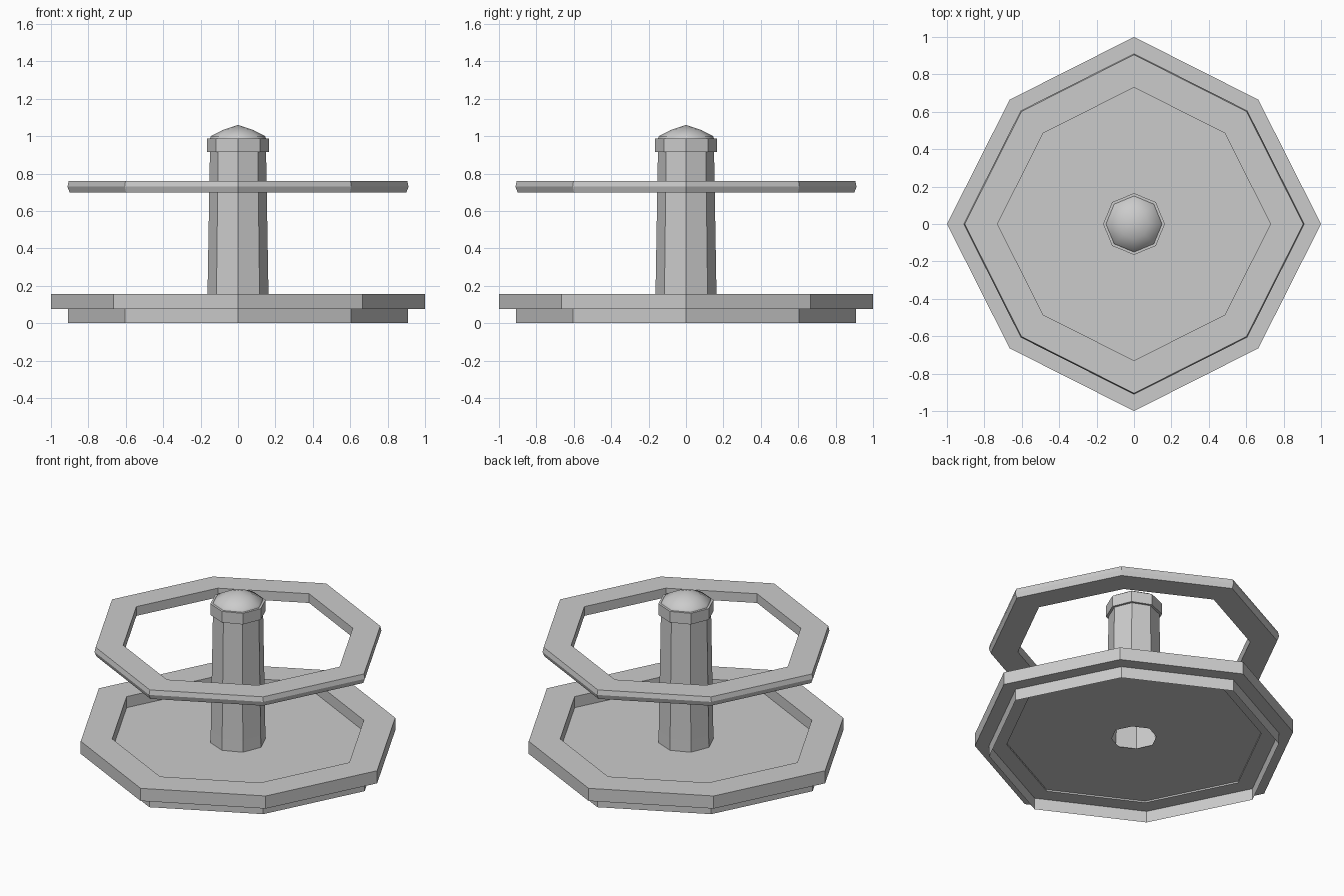
import bpy, bmesh, math

if "Cube" in bpy.data.objects:
    bpy.data.objects.remove(bpy.data.objects["Cube"])

SQUASH = 0.94  # diagonal corners of the wide octagons sit slightly inward


def spin(name, profile, diag=1.0, closed=False):
    """Sweep an (r, z) profile around an eight-sided outline."""
    bm = bmesh.new()
    rings = []
    for r, z in profile:
        if r == 0:
            rings.append([bm.verts.new((0, 0, z))] * 8)
            continue
        ring = []
        for i in range(8):
            k = r * (diag if i % 2 else 1)
            a = i * math.pi / 4
            ring.append(bm.verts.new((k * math.cos(a), k * math.sin(a), z)))
        rings.append(ring)
    pairs = list(zip(rings, rings[1:]))
    if closed:
        pairs.append((rings[-1], rings[0]))
    for lo, hi in pairs:
        for i in range(8):
            j = (i + 1) % 8
            quad = [lo[i], lo[j], hi[j], hi[i]]
            bm.faces.new(list(dict.fromkeys(quad)))
    me = bpy.data.meshes.new(name)
    bm.to_mesh(me)
    bm.free()
    ob = bpy.data.objects.new(name, me)
    bpy.context.collection.objects.link(ob)
    return ob


# Base: open foot skirt, overhanging rim and sunken floor
spin("foot_skirt", [(0.91, 0), (0.91, 0.075)], SQUASH)
spin("base_rim", [(1, 0.075), (1, 0.157), (0.80, 0.157), (0.80, 0.075)],
     SQUASH, closed=True)
spin("base_floor", [(0.80, 0.085), (0.14, 0.085)], SQUASH)

# Central post, open underneath, with a collar
spin("post", [(0.165, 0.085), (0.163, 0.16), (0.15, 0.92)])
spin("collar", [(0.15, 0.915), (0.165, 0.915), (0.165, 0.987), (0.15, 0.987)])

# Softly shaded cap
cap = spin("post_cap", [(0.15, 0.987), (0.145, 1.0), (0.08, 1.034), (0, 1.06)])
for p in cap.data.polygons:
    p.use_smooth = True

# Floating hand ring with a bevelled outer edge
spin("hand_ring", [(0.73, 0.70), (0.90, 0.70), (0.912, 0.73),
                   (0.905, 0.76), (0.73, 0.76)], SQUASH, closed=True)
